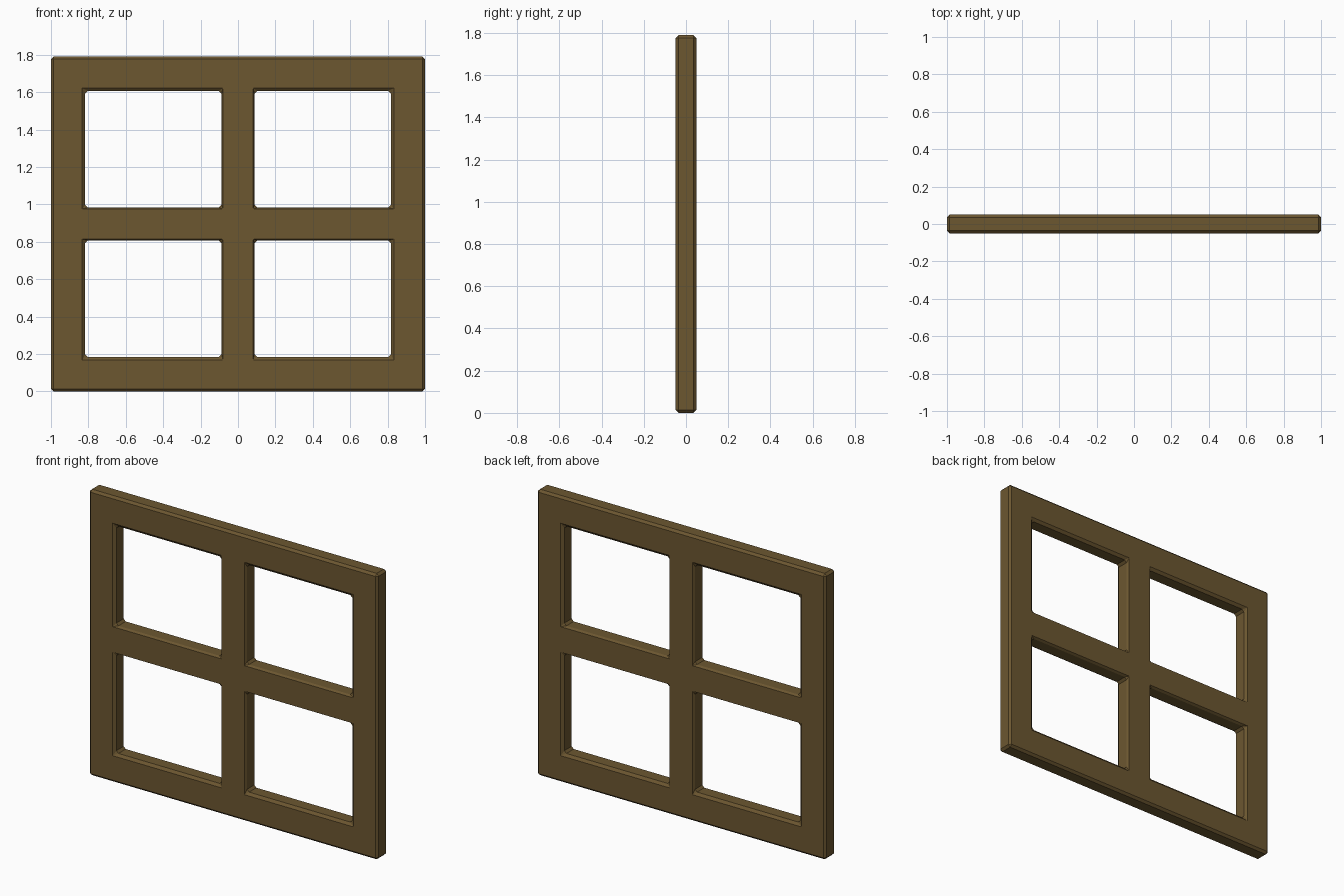
import bpy, bmesh

if "Cube" in bpy.data.objects:
    bpy.data.objects.remove(bpy.data.objects["Cube"])

W, H, D = 1.0, 0.895, 0.05      # half width, half height, half depth
BEVEL = 0.014

mat = bpy.data.materials.new("brown_wood")
mat.diffuse_color = (0.15, 0.095, 0.03, 1)
mat.use_nodes = True
mat.node_tree.nodes["Principled BSDF"].inputs["Base Color"].default_value = mat.diffuse_color

bm = bmesh.new()

# One mitred ring around each pane opening, mirrored into four quadrants
outer = [(0, 0), (W, 0), (W, H), (0, H)]
inner = [(0.088, 0.088), (0.817, 0.088), (0.817, 0.711), (0.088, 0.711)]
for sx in (-1, 1):
    for sz in (-1, 1):
        o = [bm.verts.new((sx * x, -D, H + sz * z)) for x, z in outer]
        i = [bm.verts.new((sx * x, -D, H + sz * z)) for x, z in inner]
        for k in range(4):
            n = (k + 1) % 4
            bm.faces.new((o[k], o[n], i[n], i[k]))
bmesh.ops.remove_doubles(bm, verts=bm.verts, dist=1e-4)
bmesh.ops.recalc_face_normals(bm, faces=bm.faces)

# Give the frame its thickness
ext = bmesh.ops.extrude_face_region(bm, geom=bm.faces[:], use_keep_orig=True)
new = [g for g in ext["geom"] if isinstance(g, bmesh.types.BMVert)]
bmesh.ops.translate(bm, verts=new, vec=(0, 2 * D, 0))
bmesh.ops.recalc_face_normals(bm, faces=bm.faces)

mesh = bpy.data.meshes.new("window_frame")
bm.to_mesh(mesh)
bm.free()
mesh.materials.append(mat)
frame = bpy.data.objects.new("window_frame", mesh)
bpy.context.collection.objects.link(frame)

# Chamfer every sharp edge
bev = frame.modifiers.new("chamfer", 'BEVEL')
bev.width = BEVEL
bev.segments = 1
bev.limit_method = 'ANGLE'
bev.angle_limit = 0.6
